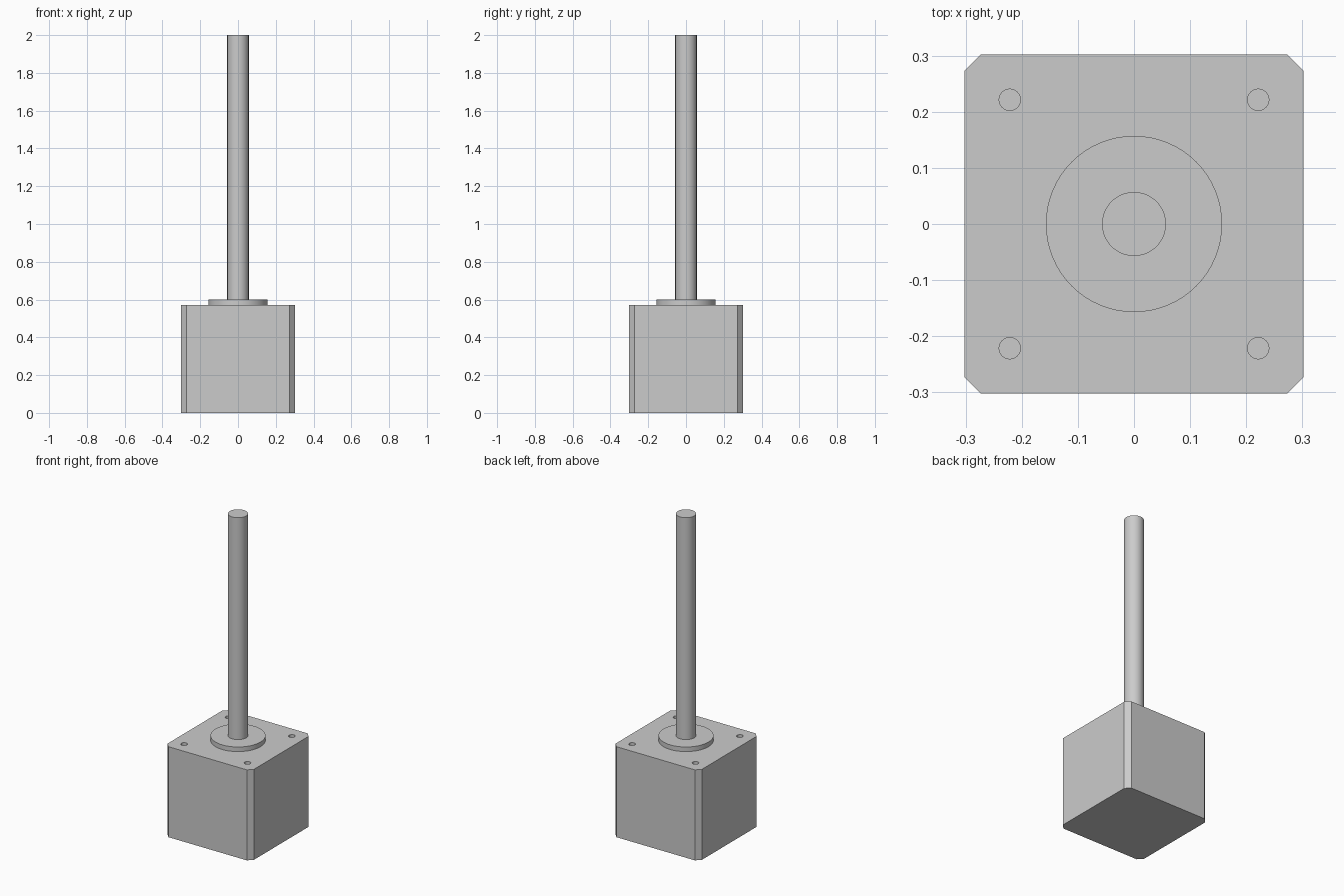
import bpy
import bmesh
from math import radians

cube = bpy.data.objects.get("Cube")
if cube:
    bpy.data.objects.remove(cube, do_unlink=True)

BODY_WIDTH, BODY_HEIGHT, CHAMFER = 0.604, 0.571, 0.029
BOSS_RADIUS, BOSS_TOP = 0.157, 0.60
SHAFT_RADIUS, SHAFT_TOP = 0.057, 2.0
HOLE_RADIUS, HOLE_OFFSET, HOLE_DEPTH = 0.019, 0.2214, 0.064

grey = bpy.data.materials.new("plain grey")
grey.use_nodes = True
colour = (0.6, 0.6, 0.6, 1)
grey.diffuse_color = colour
grey.node_tree.nodes["Principled BSDF"].inputs["Base Color"].default_value = colour


def activate(obj):
    bpy.ops.object.select_all(action="DESELECT")
    obj.select_set(True)
    bpy.context.view_layer.objects.active = obj


def cylinder(name, radius, bottom, top, x=0, y=0, sides=64):
    bpy.ops.mesh.primitive_cylinder_add(
        vertices=sides, radius=radius, depth=top - bottom,
        location=(x, y, (bottom + top) / 2))
    obj = bpy.context.object
    obj.name = name
    obj.data.materials.append(grey)
    bpy.ops.object.shade_smooth_by_angle(angle=radians(30))
    return obj


# Square motor body with chamfered upright edges
bpy.ops.mesh.primitive_cube_add(size=1, location=(0, 0, BODY_HEIGHT / 2))
body = bpy.context.object
body.name = "motor_body"
body.scale = (BODY_WIDTH, BODY_WIDTH, BODY_HEIGHT)
bpy.ops.object.transform_apply(location=False, rotation=False, scale=True)
body.data.materials.append(grey)
bm = bmesh.new()
bm.from_mesh(body.data)
upright = [e for e in bm.edges
           if abs(e.verts[0].co.z - e.verts[1].co.z) > BODY_HEIGHT / 2]
bmesh.ops.bevel(bm, geom=upright, offset=CHAMFER, segments=1, affect="EDGES")
bm.to_mesh(body.data)
bm.free()

# Blind mounting holes in the top corners
for x in (-HOLE_OFFSET, HOLE_OFFSET):
    for y in (-HOLE_OFFSET, HOLE_OFFSET):
        cutter = cylinder("hole_cutter", HOLE_RADIUS, BODY_HEIGHT - HOLE_DEPTH,
                          BODY_HEIGHT + 0.05, x, y, 32)
        cutter.hide_render = True
        activate(body)
        cut = body.modifiers.new("mounting_hole", "BOOLEAN")
        cut.operation = "DIFFERENCE"
        cut.solver = "EXACT"
        cut.object = cutter
        bpy.ops.object.modifier_apply(modifier=cut.name)
        bpy.data.objects.remove(cutter, do_unlink=True)
activate(body)
bpy.ops.object.shade_smooth_by_angle(angle=radians(30))

# Raised pilot ring and long output shaft
cylinder("pilot_boss", BOSS_RADIUS, BODY_HEIGHT, BOSS_TOP)
cylinder("output_shaft", SHAFT_RADIUS, BOSS_TOP, SHAFT_TOP)
